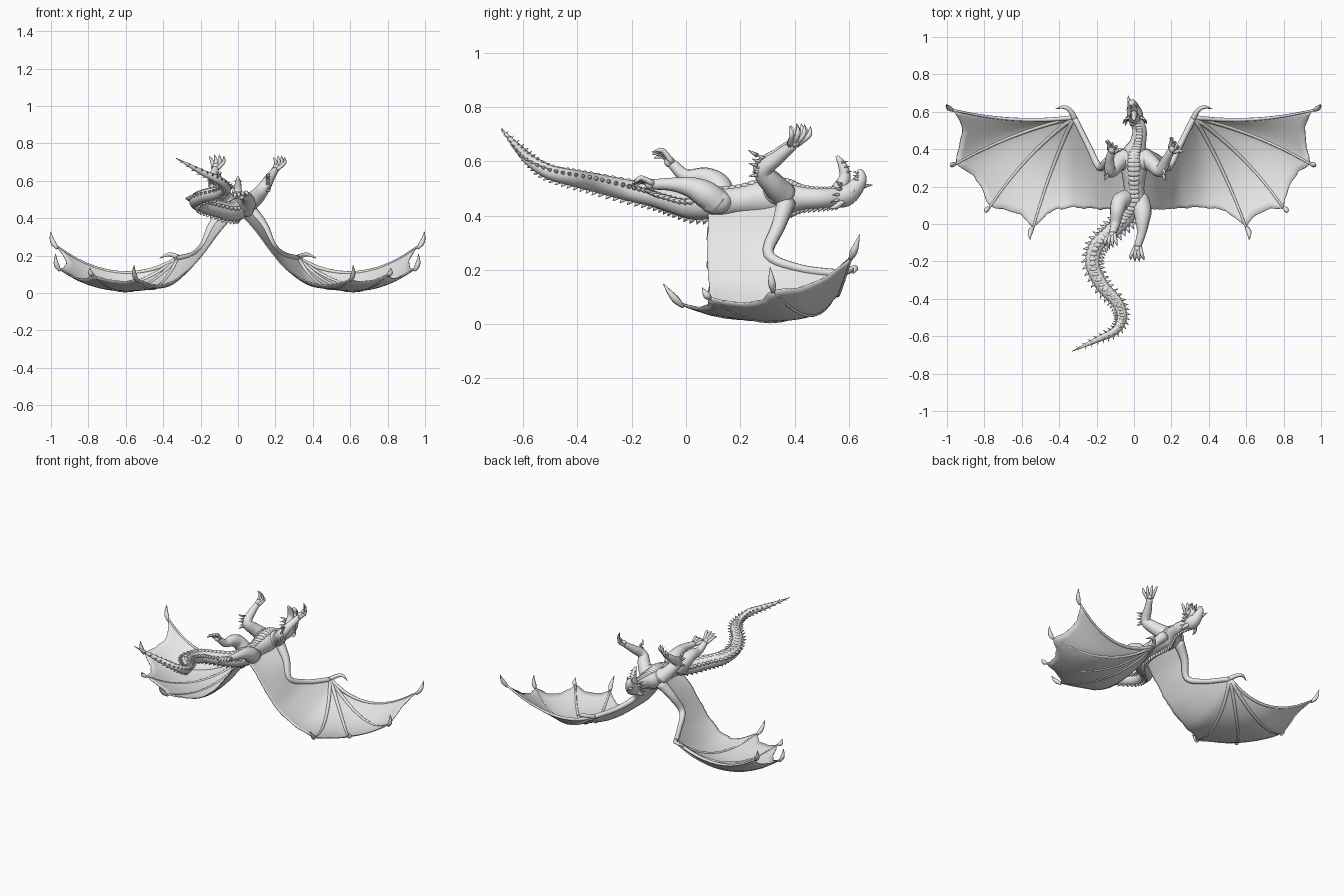
import bpy
import bmesh
import math
import random
from mathutils import Vector

random.seed(4)
if "Cube" in bpy.data.objects:
    bpy.data.objects.remove(bpy.data.objects["Cube"])

GREY = (0.8, 0.8, 0.8, 1)
stone = bpy.data.materials.new("stone grey")
stone.use_nodes = True
stone.diffuse_color = GREY
stone.node_tree.nodes["Principled BSDF"].inputs["Base Color"].default_value = GREY


# Helpers
def catmull(a, b, c, d, t):
    return 0.5 * (2 * b + (c - a) * t + (2 * a - 5 * b + 4 * c - d) * t * t
                  + (3 * b - a - 3 * c + d) * t ** 3)


def spline(pts, steps):
    """Smooth path through (x, y, z, radius) points."""
    p = [Vector(q) for q in pts]
    p = [2 * p[0] - p[1]] + p + [2 * p[-1] - p[-2]]
    out = [catmull(*p[i:i + 4], k / steps) for i in range(len(p) - 3) for k in range(steps)]
    return out + [p[-2]]


def sweep(bm, pts, sides=10, steps=4):
    """Tapered round tube along a smooth path."""
    path = spline(pts, steps)
    pos = [q.to_3d() for q in path]
    ref, rings = None, []
    for i, q in enumerate(path):
        tan = (pos[min(i + 1, len(pos) - 1)] - pos[max(i - 1, 0)]).normalized()
        ref = tan.orthogonal() if ref is None else ref - tan * ref.dot(tan)
        ref.normalize()
        other = tan.cross(ref)
        r = max(q[3], 0.001)
        rings.append([bm.verts.new(pos[i] + r * (ref * math.cos(a) + other * math.sin(a)))
                      for a in (math.tau * k / sides for k in range(sides))])
    for a, b in zip(rings, rings[1:]):
        for k in range(sides):
            n = (k + 1) % sides
            bm.faces.new((a[k], a[n], b[n], b[k]))
    bm.faces.new(rings[0][::-1])
    bm.faces.new(rings[-1])


def ball(bm, centre, size):
    made = bmesh.ops.create_uvsphere(bm, u_segments=14, v_segments=8, radius=1)["verts"]
    for v in made:
        v.co = Vector(centre) + Vector([c * s for c, s in zip(v.co, size)])


def spike(bm, base, direction, r):
    base, direction = Vector(base), Vector(direction)
    sweep(bm, [(*base, r), (*(base + direction * 0.5), r * 0.6), (*(base + direction), 0)], 6, 1)


def finish(bm, name):
    bmesh.ops.recalc_face_normals(bm, faces=bm.faces)
    for f in bm.faces:
        f.smooth = True
    mesh = bpy.data.meshes.new(name)
    bm.to_mesh(mesh)
    bm.free()
    mesh.materials.append(stone)
    obj = bpy.data.objects.new(name, mesh)
    bpy.context.collection.objects.link(obj)
    return obj


# Neck, torso and tail in one flowing shape
SPINE = [(.01, .56, .47, .036), (.03, .5, .465, .038), (.02, .43, .465, .045),
         (0, .37, .465, .066), (0, .3, .465, .07), (0, .2, .455, .055),
         (0, .11, .445, .056), (-.05, .03, .435, .05), (-.13, -.05, .455, .045),
         (-.2, -.12, .475, .042), (-.22, -.22, .495, .039), (-.17, -.33, .52, .035),
         (-.09, -.42, .54, .031), (-.065, -.5, .56, .027), (-.1, -.57, .6, .022),
         (-.2, -.62, .65, .015), (-.33, -.68, .72, .002)]
bm = bmesh.new()
sweep(bm, SPINE, 18, 6)
for s in (1, -1):
    ball(bm, (s * .045, .34, .485), (.05, .06, .05))
    ball(bm, (s * .045, .11, .45), (.04, .06, .045))
finish(bm, "body_and_tail")

# Belly plates, side spikes and back ridge along the spine
plates, spikes = bmesh.new(), bmesh.new()
line = spline(SPINE, 4)
for a, b in zip(line, line[1:]):
    along = (b - a).to_3d().normalized()
    out = along.cross(Vector((0, 0, 1))).normalized()
    up = out.cross(along)
    p, r = a.to_3d(), a[3]
    ball(plates, p + up * r * .9, (r * .5, max(r * .3, .006), r * .2))
    if p.y < .06:
        for s in (1, -1):
            spike(spikes, p + out * s * r * .85 + up * r * .3,
                  out * s * (.008 + r * .5) + along * .012 + up * .004, r * .28)
    spike(spikes, p - up * r * .85, along * .014 - up * (.006 + r * .35), r * .3)
finish(plates, "belly_plates")

# Head: skull, open jaw, horns and frill
bm = bmesh.new()
sweep(bm, [(.015, .53, .468, .036), (.005, .585, .475, .043), (-.005, .625, .505, .032),
           (-.01, .645, .54, .022), (-.012, .64, .57, .009)], 14)
sweep(bm, [(.005, .56, .49, .03), (0, .585, .54, .022), (0, .577, .585, .017),
           (0, .555, .62, .006)], 12)
spike(bm, (-.02, .625, .505), (-.012, .062, .008), .016)
for s in (1, -1):
    sweep(bm, [(.005 + s * .025, .58, .455, .013), (.005 + s * .045, .555, .435, .01),
               (.005 + s * .05, .525, .425, .001)], 8)
    for k in range(4):
        spike(bm, (.005 + s * .03, .57, .46 + k * .018),
              (s * .035, -.035 + k * .006, -.01 + k * .008), .009)
    for k in range(3):
        spike(bm, (s * .013, .59 - k * .008, .56 + k * .018), (s * .004, .022, .004), .005)
        spike(bm, (s * .014, .635, .53 + k * .013), (s * .002, -.02, .006), .005)
    ball(bm, (s * .03, .61, .49), (.01, .014, .012))
finish(bm, "head")


# Limbs with spread clawed digits
def limb(name, joints, reach, spread, digits=4):
    bm = bmesh.new()
    sweep(bm, joints, 12, 6)
    wrist, reach, spread = Vector(joints[-1][:3]), Vector(reach), Vector(spread)
    ball(bm, wrist + reach * .15, (.019, .02, .02))
    lift = reach.cross(spread).normalized() * .012
    for k in range(digits):
        f = k / (digits - 1) * 2 - 1
        root = wrist + spread * f * .4
        mid = wrist + reach * .55 + spread * f + lift
        tip = wrist + reach * (1 - .12 * f * f) + spread * f * 1.3 - lift
        sweep(bm, [(*root, .011), (*mid, .0095), (*(mid.lerp(tip, .55) + lift * .4), .008),
                   (*tip, .001)], 8, 3)
    finish(bm, name)


limb("left_arm", [(.05, .36, .475, .05), (.1, .32, .515, .042), (.14, .285, .565, .034),
                  (.17, .34, .615, .026), (.2, .395, .66, .018)],
     (.03, .035, .07), (.022, -.03, 0))
limb("right_arm", [(-.05, .36, .475, .05), (-.09, .32, .52, .042), (-.125, .28, .575, .033),
                   (-.13, .34, .625, .025), (-.12, .39, .665, .018)],
     (.012, .035, .07), (.03, -.02, 0))
limb("left_leg", [(.035, .12, .445, .05), (.045, .07, .48, .05), (.045, .015, .505, .038),
                  (.04, -.05, .515, .025), (.02, -.12, .515, .019)],
     (-.005, -.08, .01), (.028, 0, .006))
limb("right_leg", [(-.035, .14, .455, .048), (-.075, .12, .51, .046), (-.09, .07, .54, .038),
                   (-.1, .0, .545, .026), (-.115, -.05, .59, .019)],
     (-.012, -.07, .05), (.026, 0, .01))

# Elbow spikes
for x, s in ((.14, 1), (-.125, -1)):
    for k in range(7):
        spike(spikes, (x + s * .016, .262 + .014 * (k % 3), .55 + k * .012),
              (s * .018, -.032, -.005 + .004 * k), .009)
finish(spikes, "spikes")

# Wing ribs: leading point, middle, trailing point
WRIST = (.32, .57, .185)
RIBS = [((.06, .37, .45), (.035, .22, .42), (.03, .08, .405)),
        ((.135, .34, .36), (.11, .21, .34), (.1, .075, .325)),
        ((.185, .305, .255), (.185, .2, .23), (.185, .075, .21)),
        ((.245, .42, .205), (.25, .25, .145), (.27, .08, .12)),
        (WRIST, (.36, .3, .06), (.42, .075, .05)),
        (WRIST, (.465, .3, .03), (.6, -.02, .075)),
        (WRIST, (.58, .35, .015), (.8, .085, .1)),
        (WRIST, (.64, .47, .035), (.945, .32, .13)),
        (WRIST, (.64, .56, .11), (.965, .61, .25))]
CLAWS = {5: (.015, -.065, .075), 6: (.015, -.025, .035), 7: (.02, -.01, .08), 8: (.032, .03, .08)}
SHIFT = [0, 0, 0, 0, -.03, -.06, -.025, .01, .005]


def rib_point(i, u, s):
    a, m, b = (Vector(p) for p in RIBS[i])
    p = a * 2 * (u - .5) * (u - 1) + m * 4 * u * (1 - u) + b * 2 * u * (u - .5)
    if s < 0:
        p.x += SHIFT[i] * u
    p.x *= s
    return p


for s, side in ((1, "left"), (-1, "right")):
    # Membrane skin with a scalloped, ragged trailing edge
    bm = bmesh.new()
    last, rows, M, N = len(RIBS) - 1, [], 8, 18
    for j in range(last * M + 1):
        i, t = min(j // M, last - 1), j / M - min(j // M, last - 1)
        depth = .07 if i >= 4 else .01
        cut = 1 - depth * math.sin(math.pi * t) - random.uniform(0, .02)
        row = []
        for k in range(N + 1):
            u = k / N * cut
            four = [rib_point(min(max(i + d, 0), last), u, s) for d in (-1, 0, 1, 2)]
            row.append(bm.verts.new(catmull(*four, t)))
        rows.append(row)
    for a, b in zip(rows, rows[1:]):
        for k in range(N):
            bm.faces.new((a[k], a[k + 1], b[k + 1], b[k]))
    bmesh.ops.remove_doubles(bm, verts=bm.verts, dist=.0004)
    skin = finish(bm, side + "_wing_membrane")
    solid = skin.modifiers.new("thickness", "SOLIDIFY")
    solid.thickness = .006
    solid.offset = 0

    # Wing arm, finger bones, claws and thumb
    bm = bmesh.new()
    radii = (.036, .026, .02, .016, .016)
    sweep(bm, [(*rib_point(i, 0, s), r) for i, r in enumerate(radii)], 10, 5)
    for i, claw in CLAWS.items():
        sweep(bm, [(*rib_point(i, u / 6, s), .012 - .001 * u) for u in range(7)], 8, 2)
        tip = rib_point(i, 1, s)
        c = Vector((claw[0] * s, claw[1], claw[2]))
        bend = Vector((s * .008, 0, -.005))
        sweep(bm, [(*(tip - c * .15), .007), (*(tip + c * .25 + bend), .014),
                   (*(tip + c * .6 + bend), .01), (*(tip + c), .001)], 8, 3)
    sweep(bm, [(s * .315, .56, .185, .016), (s * .34, .605, .2, .013),
               (s * .375, .625, .205, .01), (s * .42, .615, .185, .001)], 8)
    finish(bm, side + "_wing_bones")
